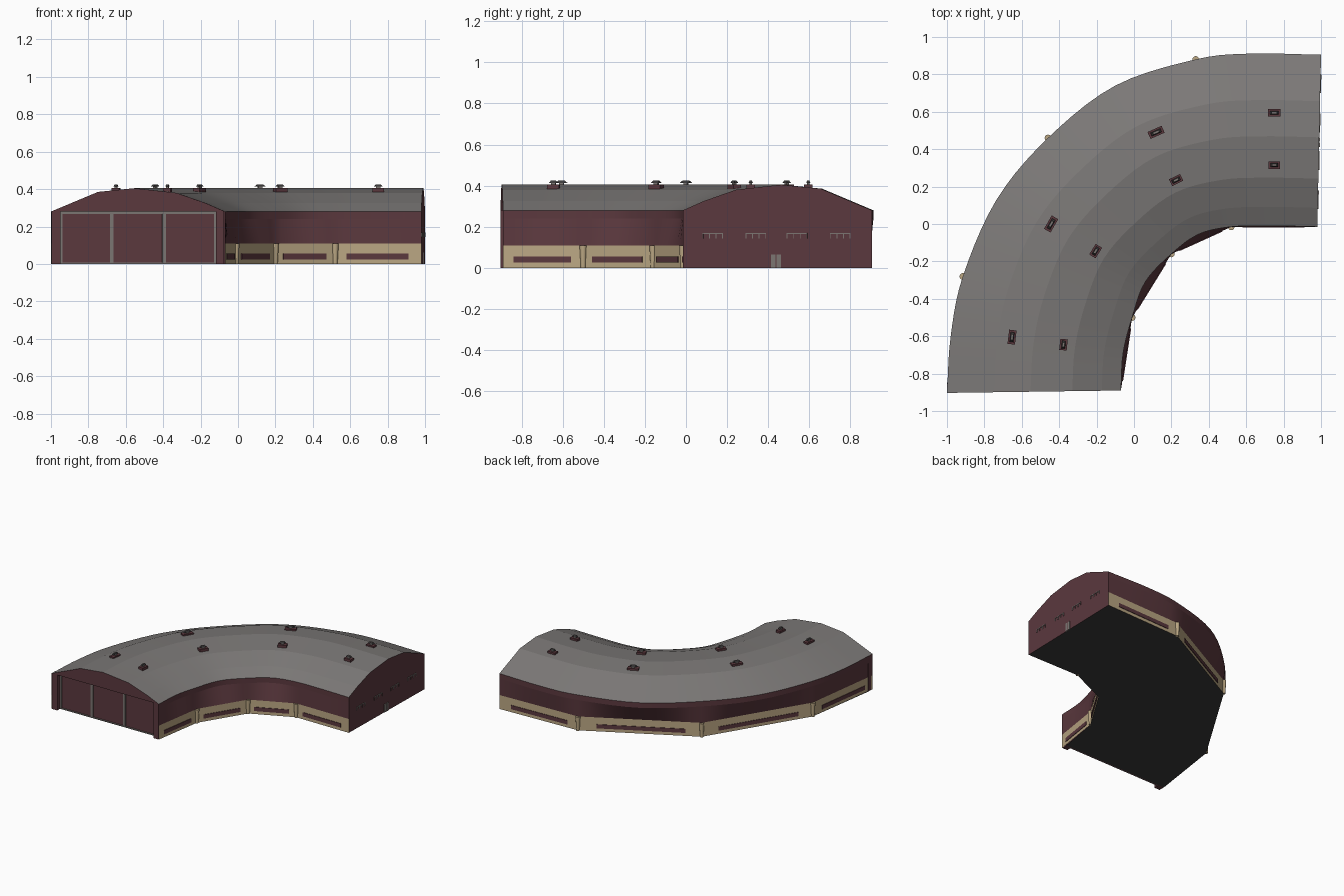
import bpy, bmesh, math
from mathutils import Vector, Matrix

if "Cube" in bpy.data.objects:
    bpy.data.objects.remove(bpy.data.objects["Cube"])

def mat(name, c):
    m = bpy.data.materials.new(name)
    m.diffuse_color = (*c, 1)
    m.use_nodes = True
    m.node_tree.nodes["Principled BSDF"].inputs["Base Color"].default_value = m.diffuse_color
    return m

MAROON = mat("maroon", (0.105, 0.04, 0.048))
BEIGE = mat("beige", (0.5, 0.39, 0.23))
ROOF = mat("roof_grey", (0.2, 0.19, 0.185))
TRIM = mat("trim_grey", (0.2, 0.18, 0.17))
DARK = mat("dark_grey", (0.045, 0.043, 0.043))

# Plan curves: courtyard (inner) edge and outer edge; every second point is a bay joint
INNER = [(-.07, -.89), (-.058, -.69), (-.01, -.5), (.06, -.31), (.2, -.16),
         (.345, -.055), (.52, -.015), (.74, -.01), (.98, -.015)]
OUTER = [(-1, -.903), (-.98, -.6), (-.915, -.28), (-.735, .13), (-.46, .46),
         (-.1, .74), (.33, .88), (.62, .911), (1, .905)]
SUB = 5

def arc(pts):
    p = [Vector(q) for q in pts]
    p = [2 * p[0] - p[1]] + p + [2 * p[-1] - p[-2]]
    out = []
    for i in range(1, len(p) - 2):
        a, b, c, d = p[i - 1:i + 3]
        for k in range(SUB):
            t = k / SUB
            out.append(0.5 * (2 * b + (c - a) * t + (2 * a - 5 * b + 4 * c - d) * t * t
                              + (3 * b - a - 3 * c + d) * t ** 3))
    return out + [p[-2]]

def chords(pts):
    j = [Vector(q) for q in pts[::2]]
    n = 2 * SUB
    return [j[i].lerp(j[i + 1], k / n) for i in range(len(j) - 1) for k in range(n)] + [j[-1]]

def make(name, verts, faces, m):
    me = bpy.data.meshes.new(name)
    me.from_pydata([tuple(v) for v in verts], [], faces)
    me.materials.append(m)
    ob = bpy.data.objects.new(name, me)
    bpy.context.collection.objects.link(ob)
    return ob

def loft(name, rows, m, flip=False, smooth=True):
    # rows: list of (plan points, height); smooth along the length, crisp between rows
    n = len(rows[0][0])
    verts = [(p.x, p.y, z) for pts, z in rows for p in pts]
    faces = []
    for r in range(len(rows) - 1):
        for i in range(n - 1):
            f = (r * n + i, r * n + i + 1, (r + 1) * n + i + 1, (r + 1) * n + i)
            faces.append(f[::-1] if flip else f)
    ob = make(name, verts, faces, m)
    if smooth:
        for p in ob.data.polygons:
            p.use_smooth = True
        for e in ob.data.edges:
            a, b = e.vertices
            e.use_edge_sharp = a // n == b // n
    return ob

def beam(name, p, q, z0, z1, thick, m):
    # upright slab running between two plan points
    p, q = Vector(p), Vector(q)
    d = (q - p).normalized() * thick / 2
    o = Vector((-d.y, d.x))
    c = [p + o, p - o, q - o, q + o]
    v = [(a.x, a.y, z) for z in (z0, z1) for a in c]
    f = [(3, 2, 1, 0), (4, 5, 6, 7)] + [(i, (i + 1) % 4, (i + 1) % 4 + 4, i + 4) for i in range(4)]
    return make(name, v, f, m)

ia, oa, ic, oc = arc(INNER), arc(OUTER), chords(INNER), chords(OUTER)

# Roof: faceted arch section swept round the bend
PROFILE = [(0, .28), (.11, .325), (.28, .38), (.52, .405), (.73, .385), (1, .28)]
def across(t):
    return [a.lerp(b, t) for a, b in zip(ia, oa)]
loft("roof", [(across(t), z) for t, z in PROFILE], ROOF, flip=True)

# Side walls: straight ground floor bays blending into the curved eaves
for side, ch, ar, pts, flip in (("inner", ic, ia, INNER, False), ("outer", oc, oa, OUTER, True)):
    loft(side + "_ground_floor", [(ch, 0), (ch, .11)], BEIGE, flip, False)
    loft(side + "_upper_wall", [(ch, .11), (ar, .24), (ar, .28)], MAROON, flip)
    joints = [Vector(p) for p in pts[::2]]
    for i in range(4):
        a, b = joints[i], joints[i + 1]
        beam(side + "_strip_window", a.lerp(b, .13), a.lerp(b, .85), .025, .056, .008, MAROON)
    for j in joints[1:-1]:
        bpy.ops.mesh.primitive_cone_add(vertices=12, radius1=.012, radius2=.018, depth=.11,
                                        location=(j.x, j.y, .055))
        col = bpy.context.object
        col.name = side + "_column"
        col.data.materials.append(BEIGE)
        bpy.ops.object.shade_smooth_by_angle()

# Right end wall with door and window frames
e0, e1 = ia[-1], oa[-1]
gable = [(*e0.lerp(e1, t), z) for t, z in PROFILE]
make("right_end_wall", [(*e0, 0)] + gable + [(*e1, 0)], [tuple(range(len(PROFILE) + 2))[::-1]], MAROON)

def on_end(y):
    return e0.lerp(e1, (y - e0.y) / (e1.y - e0.y))

for y in (.08, .29, .49, .70):
    beam("window_head", on_end(y), on_end(y + .1), .164, .169, .008, TRIM)
    for k in range(4):
        s = y + k * .032
        beam("window_bar", on_end(s), on_end(s + .004), .143, .166, .008, TRIM)
for y in (.413, .441):
    beam("end_door", on_end(y), on_end(y + .022), 0, .065, .008, TRIM)

# Front end: gable over a recessed row of big doors between two piers
f0, f1 = ia[0], oa[0]
REC = .045
back = Vector((0, REC))
make("front_gable", [(*f0.lerp(f1, t), z) for t, z in PROFILE], [tuple(range(len(PROFILE)))], MAROON)
make("front_soffit", [(*f0, .28), (*f1, .28), (*(f1 + back), .28), (*(f0 + back), .28)],
     [(0, 1, 2, 3)], MAROON)
beam("door_panels", f0 + back, f1 + back, 0, .28, .006, MAROON)
def on_front(x, dy=0):
    return f0.lerp(f1, (x - f0.x) / (f1.x - f0.x)) + Vector((0, dy))
for x0, x1 in ((-.998, -.95), (-.118, -.074)):
    beam("front_pier", on_front(x0, REC / 2), on_front(x1, REC / 2), 0, .28, REC, MAROON)
for x, w in ((-.944, .01), (-.675, .02), (-.395, .02), (-.124, .01)):
    beam("door_post", on_front(x - w / 2, REC - .006), on_front(x + w / 2, REC - .006), 0, .28, .01, TRIM)
beam("door_rail", on_front(-.949, REC - .006), on_front(-.119, REC - .006), .268, .279, .01, TRIM)
beam("door_sill", on_front(-.949, REC - .006), on_front(-.119, REC - .006), 0, .008, .01, TRIM)

# Floor under the building
fi = [Vector(p) for p in INNER[::2]]
fo = [Vector(p) for p in OUTER[::2]]
fi[0], fo[0] = fi[0] + back, fo[0] + back
make("floor", [(*p, 0) for p in fi + fo],
     [(i, i + 5, i + 6, i + 1) for i in range(4)], DARK)

# Roof vents: curb, neck and wide cap
def box(name, loc, size, ang, m, taper=1):
    bm = bmesh.new()
    bmesh.ops.create_cube(bm, size=1)
    for v in bm.verts:
        if v.co.z > 0:
            v.co.x *= taper
            v.co.y *= taper
    M = Matrix.Translation(loc) @ Matrix.Rotation(ang, 4, 'Z') @ Matrix.Diagonal((*size, 1))
    bm.transform(M)
    me = bpy.data.meshes.new(name)
    bm.to_mesh(me)
    bm.free()
    me.materials.append(m)
    bpy.context.collection.objects.link(bpy.data.objects.new(name, me))

for x, y, deg, s in ((.75, .595, 0, 1), (.75, .315, 0, .9), (.118, .49, 24, 1.25), (.225, .235, 26, 1),
                     (-.443, 0, 60, 1.25), (-.205, -.145, 58, 1), (-.652, -.605, 83, 1.15), (-.377, -.645, 84, .9)):
    a = math.radians(deg)
    box("vent_curb", (x, y, .391), (.066 * s, .04, .028), a, MAROON)
    box("vent_neck", (x, y, .41), (.022, .014, .014), a, TRIM)
    box("vent_cap", (x, y, .419), (.046 * s, .02, .01), a, DARK, .6)
    box("vent_cap_top", (x, y, .4245), (.024 * s, .01, .003), a, TRIM)
